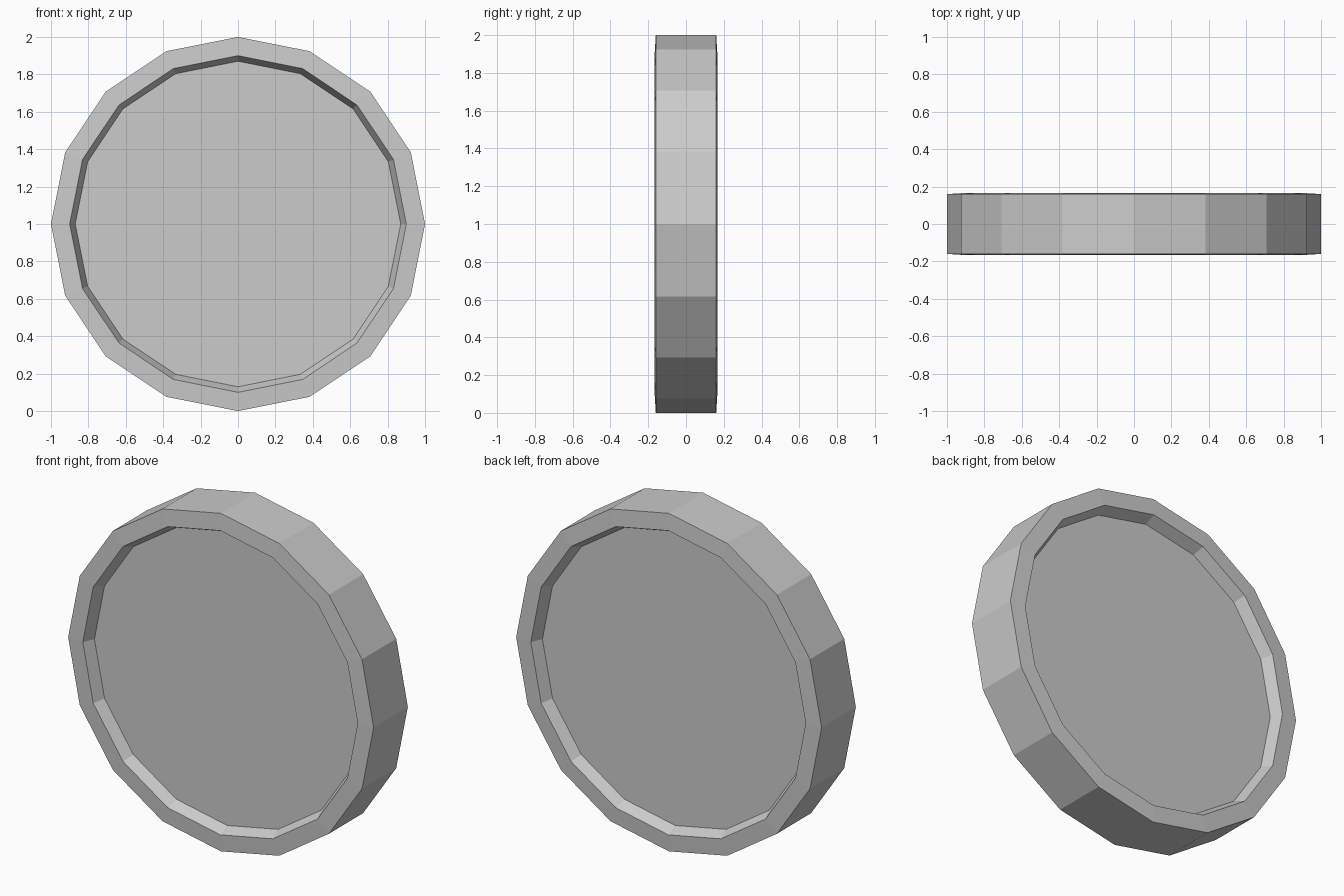
import bpy, bmesh, math

if "Cube" in bpy.data.objects:
    bpy.data.objects.remove(bpy.data.objects["Cube"])

SIDES = 16
# Half-section rings (radius, y) from the front recess floor to the back recess floor
front = [(0.87, -0.10), (0.90, -0.166), (1.00, -0.16)]
profile = front + [(r, -y) for r, y in reversed(front)]

bm = bmesh.new()
rings = []
for r, y in profile:
    ring = []
    for i in range(SIDES):
        a = 2 * math.pi * i / SIDES
        ring.append(bm.verts.new((r * math.cos(a), y, 1 + r * math.sin(a))))
    rings.append(ring)

# Walls, rims and outer band
for a, b in zip(rings, rings[1:]):
    for i in range(SIDES):
        j = (i + 1) % SIDES
        bm.faces.new((a[i], a[j], b[j], b[i]))

# Recessed floors, front and back
bm.faces.new(rings[0])
bm.faces.new(rings[-1])
bmesh.ops.recalc_face_normals(bm, faces=bm.faces)

mesh = bpy.data.meshes.new("rimmed_disc")
bm.to_mesh(mesh)
bm.free()
bpy.context.collection.objects.link(bpy.data.objects.new("rimmed_disc", mesh))
